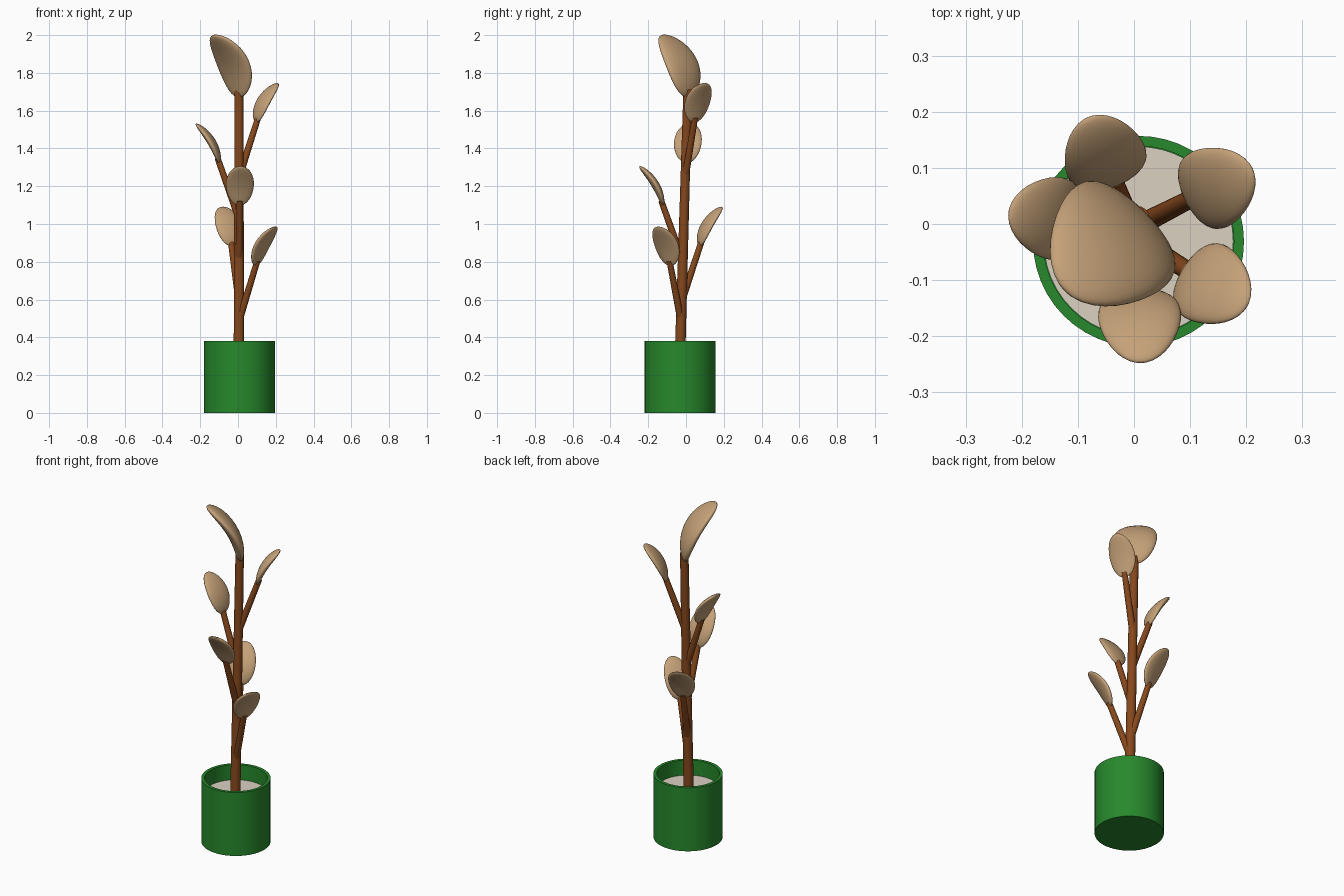
import bpy, bmesh, math
from mathutils import Vector, Matrix

if "Cube" in bpy.data.objects:
    bpy.data.objects.remove(bpy.data.objects["Cube"])


def material(name, rgb):
    m = bpy.data.materials.new(name)
    m.diffuse_color = (*rgb, 1)
    m.use_nodes = True
    m.node_tree.nodes["Principled BSDF"].inputs["Base Color"].default_value = m.diffuse_color
    return m


GREEN = material("pot_green", (0.02, 0.25, 0.025))
BROWN = material("bark_brown", (0.24, 0.065, 0.012))
TAN = material("leaf_tan", (0.56, 0.36, 0.19))
SOIL = material("soil_pale", (0.72, 0.64, 0.54))


def finish(bm, name, mat):
    bmesh.ops.recalc_face_normals(bm, faces=bm.faces)
    me = bpy.data.meshes.new(name)
    bm.to_mesh(me)
    bm.free()
    ob = bpy.data.objects.new(name, me)
    bpy.context.collection.objects.link(ob)
    me.materials.append(mat)
    bpy.context.view_layer.objects.active = ob
    ob.select_set(True)
    bpy.ops.object.shade_smooth_by_angle(angle=math.radians(40))
    ob.select_set(False)
    return ob


def lathe(name, profile, centre, mat, sides=48):
    bm = bmesh.new()
    vs = [bm.verts.new((r, 0, z)) for r, z in profile]
    edges = [bm.edges.new(p) for p in zip(vs, vs[1:])]
    bmesh.ops.spin(bm, geom=vs + edges, axis=(0, 0, 1), cent=(0, 0, 0),
                   angle=2 * math.pi, steps=sides)
    bmesh.ops.remove_doubles(bm, verts=bm.verts, dist=1e-5)
    bmesh.ops.translate(bm, verts=bm.verts, vec=(*centre, 0))
    return finish(bm, name, mat)


def rod(name, a, b, r1, r2):
    a, b = Vector(a), Vector(b)
    d = b - a
    mat = Matrix.Translation((a + b) / 2) @ d.to_track_quat('Z', 'Y').to_matrix().to_4x4()
    bm = bmesh.new()
    bmesh.ops.create_cone(bm, cap_ends=True, segments=20, radius1=r1,
                          radius2=r2, depth=d.length, matrix=mat)
    return finish(bm, name, BROWN)


def leaf(name, base, azimuth, ctrl, tip, width, thick):
    """Flattened sphere bent along a curve that arches away from the stem."""
    out = Vector((math.cos(azimuth), math.sin(azimuth), 0))
    side = Vector((-out.y, out.x, 0))
    up = Vector((0, 0, 1))
    bm = bmesh.new()
    bmesh.ops.create_uvsphere(bm, u_segments=32, v_segments=20, radius=1)
    for v in bm.verts:
        t = (v.co.z + 1) / 2
        r, z = (2 * t * (1 - t) * c + t * t * e for c, e in zip(ctrl, tip))
        dr, dz = ((1 - 2 * t) * c + t * e for c, e in zip(ctrl, tip))
        n = (up * dr - out * dz).normalized()
        v.co = (Vector(base) + out * r + up * z
                + side * v.co.x * width + n * v.co.y * thick)
    return finish(bm, name, TAN)


def stem_at(z):
    return Vector((0.005, -0.032 + (z - 0.29) * 0.029, z))


# pot and soil
POT = (0.008, -0.031)
lathe("pot", [(0, 0), (0.188, 0), (0.188, 0.38), (0.17, 0.38), (0.17, 0.27), (0, 0.27)],
      POT, GREEN)
lathe("soil", [(0, 0.272), (0.169, 0.272), (0.169, 0.29), (0, 0.29)], POT, SOIL)

# main stem with its large top leaf
rod("stem", stem_at(0.28), stem_at(1.715), 0.028, 0.023)
leaf("top_leaf", stem_at(1.67), math.radians(225), (0.0, 0.20), (0.18, 0.33), 0.12, 0.034)

# side branches: leaf tip height, direction in degrees
for i, (tip_z, deg) in enumerate([(0.985, -32), (1.09, 112), (1.305, -88),
                                  (1.53, 172), (1.745, 27)], 1):
    a = math.radians(deg)
    out = Vector((math.cos(a), math.sin(a), 0))
    start = stem_at(tip_z - 0.5)
    base = start + out * 0.105 + Vector((0, 0, 0.293))
    rod(f"branch_{i}", start, base + (base - start) * 0.09, 0.019, 0.016)
    leaf(f"leaf_{i}", base, a, (0.02, 0.12), (0.125, 0.207), 0.074, 0.021)
